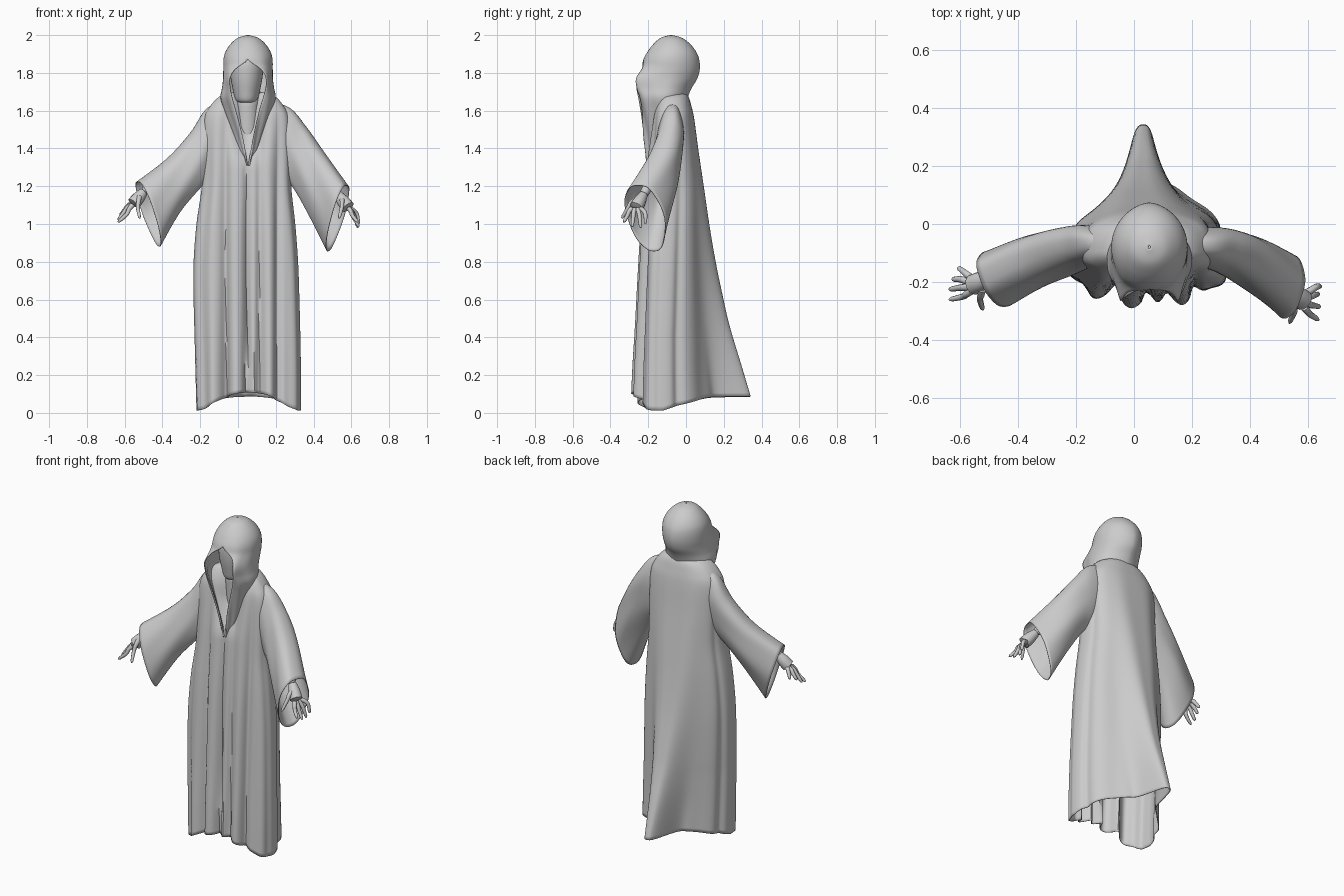
import bpy, bmesh, math
from mathutils import Vector

if "Cube" in bpy.data.objects:
    bpy.data.objects.remove(bpy.data.objects["Cube"])

CX = 0.05  # body centre line
cloth = bpy.data.materials.new("pale grey")
cloth.diffuse_color = (0.6, 0.6, 0.6, 1)
cloth.use_nodes = True
cloth.node_tree.nodes["Principled BSDF"].inputs["Base Color"].default_value = cloth.diffuse_color


def spline(rows, t):
    """Catmull-Rom through rows of numbers, t from 0 to 1."""
    f = min(max(t, 0), 1) * (len(rows) - 1)
    i = min(int(f), len(rows) - 2)
    u = f - i
    a, b, c, d = (rows[min(max(i + k, 0), len(rows) - 1)] for k in (-1, 0, 1, 2))
    return [0.5 * (2 * q + (r - p) * u + (2 * p - 5 * q + 4 * r - s) * u * u
                   + (3 * q - p - 3 * r + s) * u ** 3) for p, q, r, s in zip(a, b, c, d)]


def loft(name, rings, closed=True, caps=False, thick=0.0, angle=50):
    bm = bmesh.new()
    vs = [[bm.verts.new(p) for p in ring] for ring in rings]
    n = len(vs[0])
    for a, b in zip(vs, vs[1:]):
        for i in range(n if closed else n - 1):
            j = (i + 1) % n
            bm.faces.new((a[i], a[j], b[j], b[i]))
    if caps:
        bm.faces.new(vs[0])
        bm.faces.new(vs[-1])
    bmesh.ops.remove_doubles(bm, verts=bm.verts, dist=0.0004)
    bmesh.ops.recalc_face_normals(bm, faces=bm.faces)
    me = bpy.data.meshes.new(name)
    bm.to_mesh(me)
    bm.free()
    ob = bpy.data.objects.new(name, me)
    bpy.context.collection.objects.link(ob)
    me.materials.append(cloth)
    if thick:
        mod = ob.modifiers.new("cloth thickness", 'SOLIDIFY')
        mod.thickness = thick
    bpy.ops.object.select_all(action='DESELECT')
    ob.select_set(True)
    bpy.context.view_layer.objects.active = ob
    bpy.ops.object.shade_smooth_by_angle(angle=math.radians(angle))
    return ob


def tube(name, pts, radii, sides=10, steps=12):
    """Tapered round limb through a few points."""
    rings = []
    for k in range(steps + 1):
        t = k / steps
        p = Vector(spline(pts, t))
        d = (Vector(spline(pts, t + 0.02)) - Vector(spline(pts, t - 0.02))).normalized()
        a = d.cross(Vector((0.3, 1, 0.2))).normalized()
        b = d.cross(a)
        r = spline([(q,) for q in radii], t)[0]
        if k == steps:
            r *= 0.5
        rings.append([p + r * (a * math.cos(w) + b * math.sin(w))
                      for w in (2 * math.pi * i / sides for i in range(sides))])
    return loft(name, rings, caps=True)


def spow(v, p):
    return math.copysign(abs(v) ** p, v)


def bump(d, width, p=2):
    return math.exp(-abs(d / width) ** p)


# --- robe: z, left, right, front, back, train length, fold depth
ROBE = [(0.0, -.22, .333, -.262, .14, .212, .032), (0.2, -.225, .333, -.257, .13, .172, .030),
        (0.4, -.23, .33, -.25, .125, .125, .027), (0.6, -.235, .325, -.243, .115, .088, .024),
        (0.8, -.235, .318, -.235, .105, .055, .021), (1.0, -.22, .303, -.226, .095, .03, .017),
        (1.2, -.192, .282, -.214, .085, .01, .012), (1.4, -.185, .28, -.20, .065, 0, .008),
        (1.55, -.18, .275, -.185, .045, 0, .004), (1.62, -.15, .245, -.17, .03, 0, .001),
        (1.68, -.09, .19, -.14, .01, 0, 0), (1.70, -.01, .11, -.11, -.02, 0, 0)]
rings = []
N = 200
for k in range(61):
    z, xl, xr, yf, yb, train, fold = spline(ROBE, k / 60)
    low = max(0, min(1, (1.6 - z) / 1.2))
    ring = []
    for i in range(N):
        w = 2 * math.pi * i / N
        c, s = math.cos(w), math.sin(w)
        cx, yc = (xl + xr) / 2, -0.09 - .03 * low
        p = .8 if s < 0 else .8 + .3 * low
        x = cx + (xr - xl) / 2 * spow(c, p)
        y = yc + spow(s, p) * ((yb - yc) if s > 0 else (yc - yf))
        if s > 0:
            y += train * bump(x - .03, .055 + .06 * z, 3)
            # broad back pleats and a crease beside each edge of the back panel
            depth = fold * (.25 * math.cos(9 * w + .8) * s
                            - .8 * (bump(w - .35, .1) + bump(w - math.pi + .35, .1)))
        else:
            # hanging front pleats with deep grooves and a centre split
            depth = fold * .25 * math.cos(11 * w + .6 * math.sin(3 * w)) * min(1, -s * 3)
            for gx, gw, gd in ((-.07, .02, -1.4), (.215, .02, -1.2), (.115, .016, -.6),
                               (-.005, .035, .7), (.085, .02, .5), (.16, .025, .6), (-.125, .03, .5)):
                depth += fold * gd * bump(x - gx, gw)
            if z < 1.32:
                depth -= 1.2 * fold * bump(x - .045, .012)
            # throat hollow behind the collar
            y += .07 * bump(x - CX, .08) * max(0, min(1, (z - 1.32) / .2)) * -s
        x += c * depth * 0.6
        y += s * depth
        hem = .095 * max(-s, 0) ** 4 + .075 * max(s, 0) + .012
        ring.append((x, y, z + hem * max(0, 1 - z / .5)))
    rings.append(ring)
loft("robe", rings, thick=0.004)

# --- sleeves: top point, bottom point, half depth
SLEEVES = {
    "right": [(.10, -.07, 1.66, .15, -.08, 1.36, .05), (.265, -.075, 1.62, .24, -.09, 1.25, .07),
              (.36, -.09, 1.515, .30, -.11, 1.18, .08), (.45, -.14, 1.385, .38, -.14, 1.04, .092),
              (.575, -.255, 1.205, .475, -.17, .855, .105)],
    "left": [(.0, -.07, 1.66, -.05, -.08, 1.36, .05), (-.155, -.065, 1.62, -.14, -.09, 1.25, .07),
             (-.25, -.075, 1.485, -.20, -.11, 1.19, .08), (-.37, -.115, 1.35, -.31, -.14, 1.06, .09),
             (-.53, -.19, 1.225, -.415, -.195, .88, .10)]}
for side, rows in SLEEVES.items():
    sg = 1 if side == "right" else -1
    rings = []
    for k in range(29):
        r = spline(rows, k / 28)
        top, low = Vector(r[:3]), Vector(r[3:6])
        mid, half = (top + low) / 2, (top - low) / 2
        out = Vector((sg * 0.35 * k / 28, 1, 0)).normalized() * r[6]
        ring = []
        for i in range(48):
            w = 2 * math.pi * i / 48
            c, s = math.cos(w), math.sin(w)
            sag = 1 + .03 * math.sin(5 * w + k * .25) * min(1, k / 8)
            # squarer towards the cuff, the lower edge tapering to a soft point
            wide = 1 if c > 0 else 1 - .3 * c * c
            ring.append(mid + half * c + out * spow(s, .9 - .2 * k / 28) * wide * sag)
        rings.append(ring)
    loft(side + "_sleeve", rings, thick=0.004)

# --- arms, palms and fingers
HANDS = {
    "right": ((.36, -.11, 1.36), (.53, -.225, 1.155), (.585, -.265, 1.085),
              [(.63, -.215, 1.05, .64, -.215, 1.00), (.62, -.245, 1.03, .635, -.24, .98),
               (.615, -.28, 1.03, .64, -.285, .985), (.605, -.31, 1.045, .635, -.33, 1.01),
               (.55, -.305, 1.09, .535, -.34, 1.03)]),
    "left": ((-.29, -.09, 1.36), (-.50, -.185, 1.17), (-.555, -.21, 1.105),
             [(-.585, -.165, 1.09, -.605, -.15, 1.06), (-.60, -.19, 1.075, -.625, -.19, 1.045),
              (-.605, -.22, 1.06, -.635, -.225, 1.02), (-.59, -.25, 1.05, -.635, -.26, 1.01),
              (-.53, -.26, 1.085, -.52, -.295, 1.03)])}
for side, (elbow, wrist, palm, fingers) in HANDS.items():
    tube(side + "_arm", [elbow, wrist], [.04, .024], 14)
    tube(side + "_palm", [wrist, tuple((Vector(wrist) + Vector(palm)) / 2), palm],
         [.024, .034, .036], 14)
    for i, f in enumerate(fingers):
        a, b = Vector(f[:3]), Vector(f[3:])
        base = Vector(palm).lerp(a, .1) if i < 4 else Vector(wrist).lerp(Vector(palm), .4)
        base += Vector((0, (a.y - base.y) * .45, 0))
        tube(f"{side}_{'finger' if i < 4 else 'thumb'}_{i + 1}",
             [base, base.lerp(a, .6) + Vector((0, 0, .008)), a, b], [.014, .012, .011, .008], 8)

# --- hood with draped collar: z, half width, front, back, opening half width
HOOD = [(2.0, .004, -.085, -.075, 0), (1.985, .055, -.135, -.02, 0), (1.95, .095, -.175, .025, 0),
        (1.91, .12, -.205, .055, 0), (1.87, .13, -.225, .07, .002), (1.82, .131, -.235, .073, .07),
        (1.77, .132, -.262, .06, .096), (1.72, .138, -.258, .03, .093), (1.67, .146, -.25, .01, .083),
        (1.61, .13, -.24, 0, .066), (1.54, .105, -.23, -.01, .047), (1.46, .075, -.22, -.03, .027),
        (1.38, .045, -.213, -.06, .012), (1.31, .015, -.207, -.10, .001)]
rings = []
for k in range(66):
    z, wd, yf, yb, gap = spline(HOOD, k / 65)
    yc = yf * .5 + yb * .5
    low = max(0, min(1, (1.95 - z) * 8))
    g = math.asin(min((max(gap, 0) / wd) ** 1.25, .9))
    ring = []
    for i in range(61):
        w = g + (2 * math.pi - 2 * g) * i / 60
        s, c = math.sin(w), math.cos(w)
        p = 1 - .2 * low if c > 0 else 1 + .2 * low
        side = .006 * math.sin(9 * w + 8 * z) * max(0, min(1, (1.9 - z) * 5)) * max(c, 0)
        # the lips reach straight forward past the face
        reach = c / math.cos(g) if c > 0 else c
        ring.append((CX + .003 + (wd + side) * spow(s, p), yc - (yc - yf + side) * reach, z))
    rings.append(ring)
loft("hood", rings, closed=False, thick=0.004)

# --- blank face set back inside the hood, with a broad throat
FACE = [(1.64, .02, .04), (1.65, .055, .075), (1.70, .07, .09), (1.78, .085, .105),
        (1.86, .088, .105), (1.92, .06, .07), (1.95, .01, .01)]
rings = []
for k in range(25):
    z, a, b = spline(FACE, k / 24)
    rings.append([(CX - .005 + a * math.cos(w), -.09 - b * math.sin(w), z)
                  for w in (2 * math.pi * i / 32 for i in range(32))])
loft("face", rings, caps=True)
tube("neck", [(CX, -.075, 1.45), (CX, -.09, 1.70)], [.065, .06], 24, 6)
